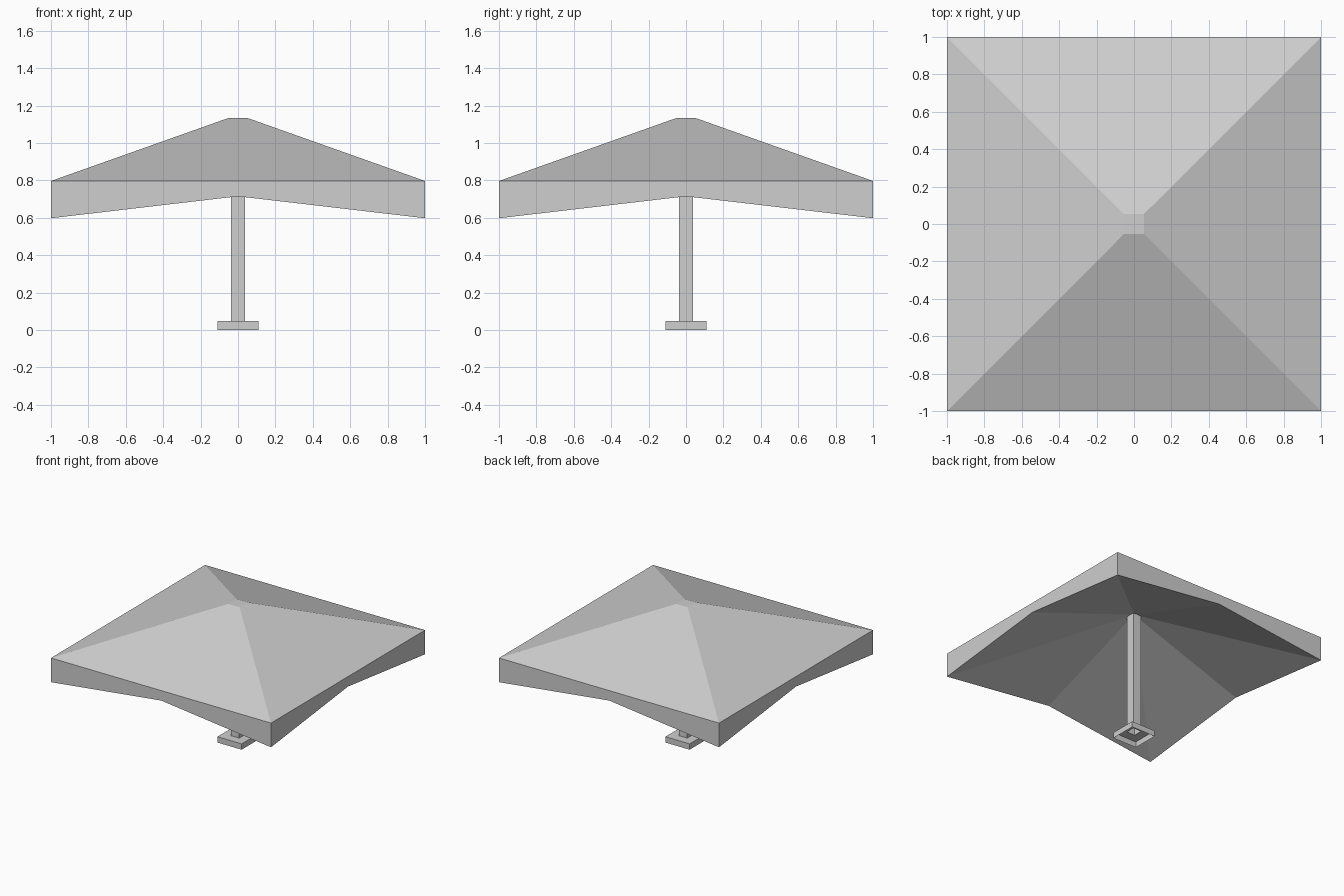
import bpy, bmesh

cube = bpy.data.objects.get("Cube")
if cube:
    bpy.data.objects.remove(cube, do_unlink=True)

# One plain grey for every part
grey = bpy.data.materials.new("light_grey")
grey.use_nodes = True
colour = (0.62, 0.62, 0.62, 1)
grey.diffuse_color = colour
grey.node_tree.nodes["Principled BSDF"].inputs["Base Color"].default_value = colour

CORNERS = [(-1, -1), (1, -1), (1, 1), (-1, 1)]
SIDES = [(0, -1), (1, 0), (0, 1), (-1, 0)]


def square(bm, half, z, directions=CORNERS):
    return [bm.verts.new((x * half, y * half, z)) for x, y in directions]


def bridge(bm, lower, upper):
    for i in range(4):
        j = (i + 1) % 4
        bm.faces.new((lower[i], lower[j], upper[j], upper[i]))


def finish(bm, name):
    mesh = bpy.data.meshes.new(name)
    bm.to_mesh(mesh)
    bm.free()
    mesh.materials.append(grey)
    bpy.context.collection.objects.link(bpy.data.objects.new(name, mesh))


# Canopy: sloped roof with flat cap, arched fascia, folded underside
bm = bmesh.new()
cap = square(bm, 0.053, 1.133)
eave = square(bm, 1, 0.797)
rim = square(bm, 1, 0.598)
arch = square(bm, 1, 0.715, SIDES)
peak = bm.verts.new((0, 0, 1.065))
bm.faces.new(cap)
bridge(bm, eave, cap)
for i in range(4):
    j = (i + 1) % 4
    bm.faces.new((rim[i], arch[i], rim[j], eave[j], eave[i]))
    bm.faces.new((arch[i], rim[i], peak))
    bm.faces.new((rim[j], arch[i], peak))
finish(bm, "canopy")

# Post: square tube, open at both ends
bm = bmesh.new()
bridge(bm, square(bm, 0.0375, 0.048), square(bm, 0.0375, 1.055))
finish(bm, "post")

# Foot: open-bottomed plinth with a hole under the post
bm = bmesh.new()
top = square(bm, 0.11, 0.048)
bridge(bm, square(bm, 0.11, 0), top)
bridge(bm, top, square(bm, 0.0375, 0.048))
finish(bm, "foot_plinth")
